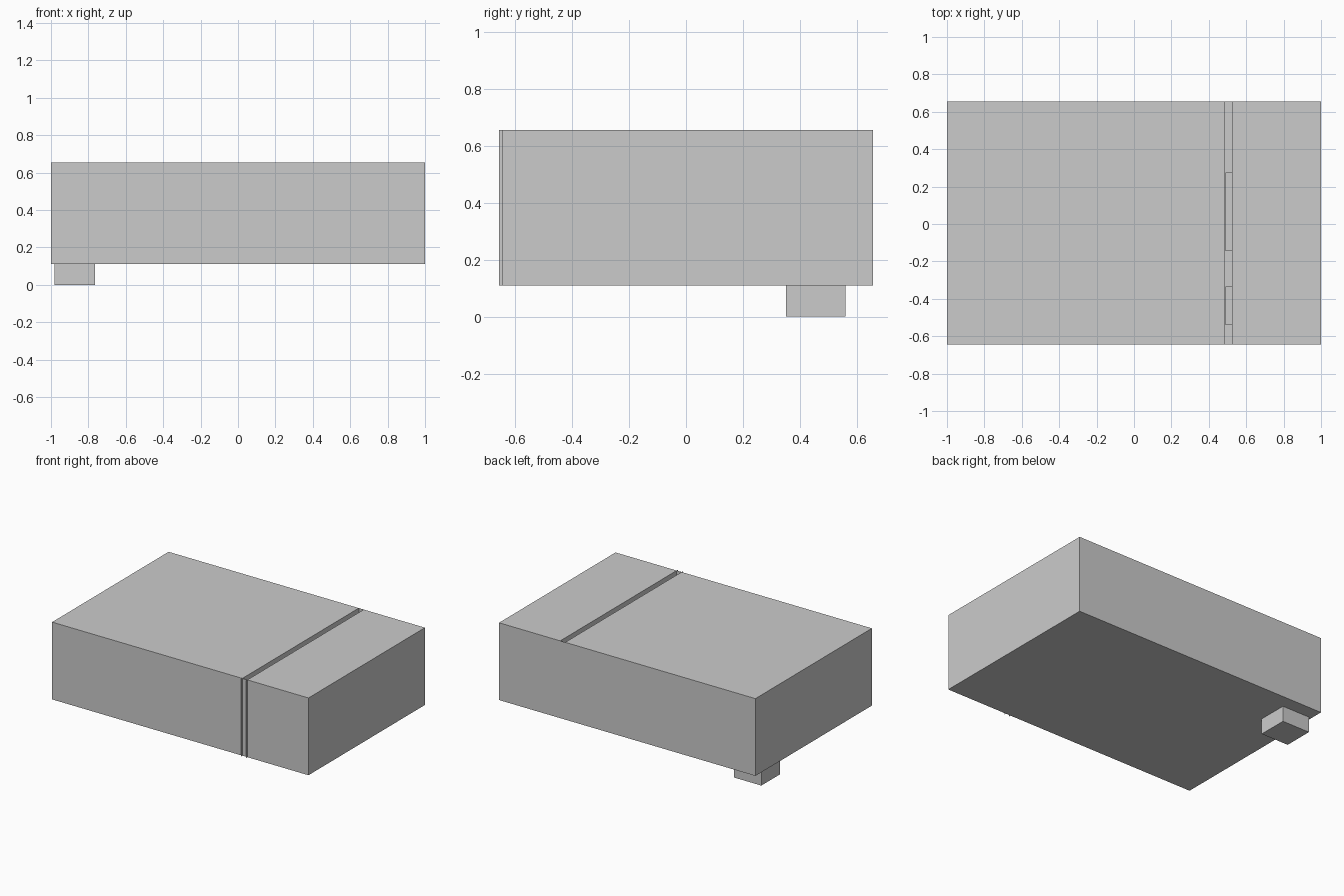
import bpy, bmesh

if "Cube" in bpy.data.objects:
    bpy.data.objects.remove(bpy.data.objects["Cube"])

X, Y0, Y1 = 1.0, -0.643, 0.655
Z0, Z1 = 0.11, 0.655
SLIT = (0.484, 0.523)


def finish(name, bm):
    mesh = bpy.data.meshes.new(name)
    bm.to_mesh(mesh)
    bm.free()
    obj = bpy.data.objects.new(name, mesh)
    bpy.context.collection.objects.link(obj)
    return obj


def box(name, x0, x1, y0, y1, z0, z1, open_top=False):
    bm = bmesh.new()
    bmesh.ops.create_cube(bm, size=1)
    for v in bm.verts:
        v.co = (x1 if v.co.x > 0 else x0,
                y1 if v.co.y > 0 else y0,
                z1 if v.co.z > 0 else z0)
    bm.normal_update()
    if open_top:
        top = [f for f in bm.faces if f.normal.z > 0.9]
        bmesh.ops.delete(bm, geom=top, context='FACES_ONLY')
    return finish(name, bm)


def sheet(name, points):
    bm = bmesh.new()
    bm.faces.new([bm.verts.new(p) for p in points])
    return finish(name, bm)


# Main casing, open on top
box("casing", -X, X, Y0, Y1, Z0, Z1, open_top=True)

# Two lid panels with a slit between them
for name, a, b in (("left_lid", -X, SLIT[0]), ("right_lid", SLIT[1], X)):
    sheet(name, [(a, Y0, Z1), (b, Y0, Z1), (b, Y1, Z1), (a, Y1, Z1)])

# Thin slit walls, standing slightly proud of the front
FIN = -0.656
wall = [(FIN, Z0), (Y1, Z0), (Y1, Z1), (FIN, Z1)]
sheet("left_slit_wall", [(SLIT[0], y, z) for y, z in wall])
sheet("right_slit_wall", [(SLIT[1], y, z) for y, z in reversed(wall)])

# Low pads inside the slit
for i, (a, b) in enumerate(((-0.145, 0.275), (-0.54, -0.335)), 1):
    box(f"slit_pad_{i}", 0.489, SLIT[1], a, b, Z0, 0.18)

# Single foot at the back left
box("foot", -0.98, -0.765, 0.35, 0.56, 0.0, Z0)
